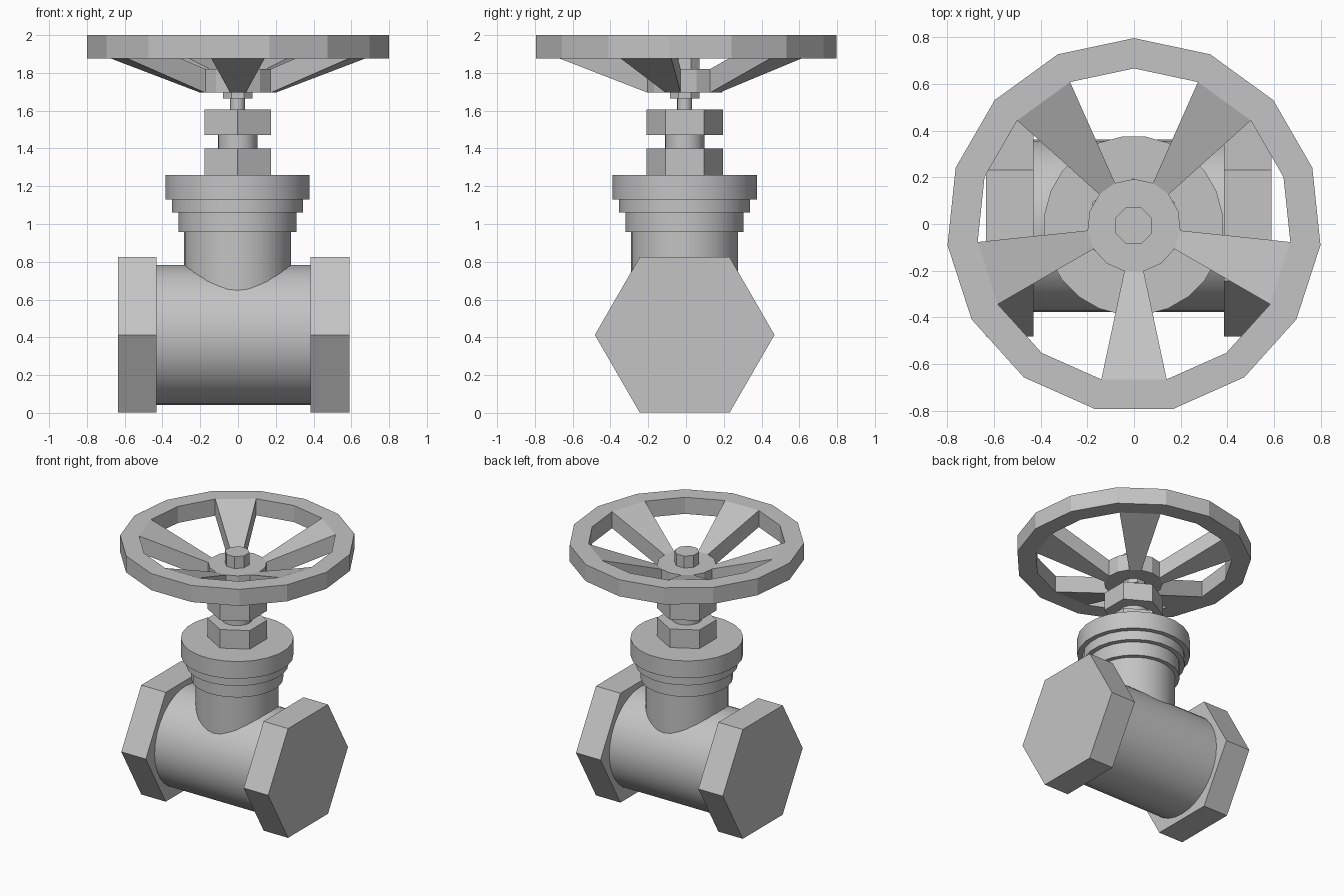
import bpy, bmesh, math

cube = bpy.data.objects.get("Cube")
if cube:
    bpy.data.objects.remove(cube, do_unlink=True)

CY = -0.007          # shared axis position in y
PIPE_X = -0.023      # middle of the pipe in x
PIPE_Z = 0.413

grey = bpy.data.materials.new("cast_grey")
grey.use_nodes = True
GREY = (0.55, 0.55, 0.55, 1)
grey.diffuse_color = GREY
grey.node_tree.nodes["Principled BSDF"].inputs["Base Color"].default_value = GREY


def upright(name, sides, radius, z0, z1, turn=0.0):
    """Vertical prism or cylinder on the stem axis."""
    bpy.ops.mesh.primitive_cylinder_add(
        vertices=sides, radius=radius, depth=z1 - z0,
        location=(-0.002, CY, (z0 + z1) / 2), rotation=(0, 0, math.radians(turn)))
    return finish(name, sides)


def along_x(name, sides, radius, x0, x1):
    """Horizontal prism or cylinder on the pipe axis."""
    bpy.ops.mesh.primitive_cylinder_add(
        vertices=sides, radius=radius, depth=x1 - x0,
        location=((x0 + x1) / 2, CY, PIPE_Z), rotation=(0, math.pi / 2, 0))
    return finish(name, sides)


def finish(name, sides):
    ob = bpy.context.object
    ob.name = name
    ob.data.materials.append(grey)
    if sides > 8:
        bpy.ops.object.shade_smooth_by_angle(angle=math.radians(30))
    return ob


# Pipe and its hexagonal ends
along_x("pipe", 32, 0.37, PIPE_X - 0.5, PIPE_X + 0.5)
for side, name in ((-1, "right_end_nut"), (1, "left_end_nut")):
    a, b = sorted((PIPE_X + side * 0.408, PIPE_X + side * 0.612))
    along_x(name, 6, 0.4755, a, b)

# Neck and stepped bonnet
upright("neck", 32, 0.283, 0.5, 0.96)
upright("lower_step", 24, 0.315, 0.957, 1.06, 7.5)
upright("middle_step", 24, 0.35, 1.06, 1.13, 7.5)
upright("bonnet_flange", 24, 0.385, 1.13, 1.26, 7.5)

# Gland nuts and stem
upright("lower_nut", 6, 0.203, 1.26, 1.40)
upright("gland_collar", 24, 0.104, 1.40, 1.47)
upright("upper_nut", 6, 0.203, 1.47, 1.605)
upright("stem", 16, 0.04, 1.60, 1.67)
upright("stem_head", 8, 0.085, 1.665, 1.91, 22.5)

# Handwheel: rim, hub and five flared spokes as one mesh
SIDES = 15
bm = bmesh.new()


def ring(radius, z):
    angles = [math.pi / 2 + math.tau * i / SIDES for i in range(SIDES)]
    return [bm.verts.new((radius * math.cos(a), radius * math.sin(a) + CY, z))
            for a in angles]


RIM_LOW, RIM_TOP, HUB_LOW, HUB_TOP = 1.875, 2.0, 1.695, 1.82
outer_low, outer_top = ring(0.804, RIM_LOW), ring(0.804, RIM_TOP)
inner_low, inner_top = ring(0.674, RIM_LOW), ring(0.674, RIM_TOP)
hub_low, hub_top = ring(0.2, HUB_LOW), ring(0.2, HUB_TOP)
bm.faces.new(hub_top)
bm.faces.new(hub_low[::-1])


def strip(a, b, i):
    j = (i + 1) % SIDES
    bm.faces.new((a[i], a[j], b[j], b[i]))


for i in range(SIDES):
    strip(outer_low, outer_top, i)
    strip(outer_top, inner_top, i)
    strip(inner_low, outer_low, i)
    if i % 3 == 1:
        # A spoke joins a hub facet to the rim facet opposite it
        strip(inner_top, hub_top, i)
        strip(hub_low, inner_low, i)
        for k in (i, (i + 1) % SIDES):
            bm.faces.new((hub_low[k], inner_low[k], inner_top[k], hub_top[k]))
    else:
        strip(inner_top, inner_low, i)
        strip(hub_low, hub_top, i)
bmesh.ops.recalc_face_normals(bm, faces=bm.faces)
mesh = bpy.data.meshes.new("handwheel")
bm.to_mesh(mesh)
bm.free()
mesh.materials.append(grey)
wheel = bpy.data.objects.new("handwheel", mesh)
bpy.context.collection.objects.link(wheel)
